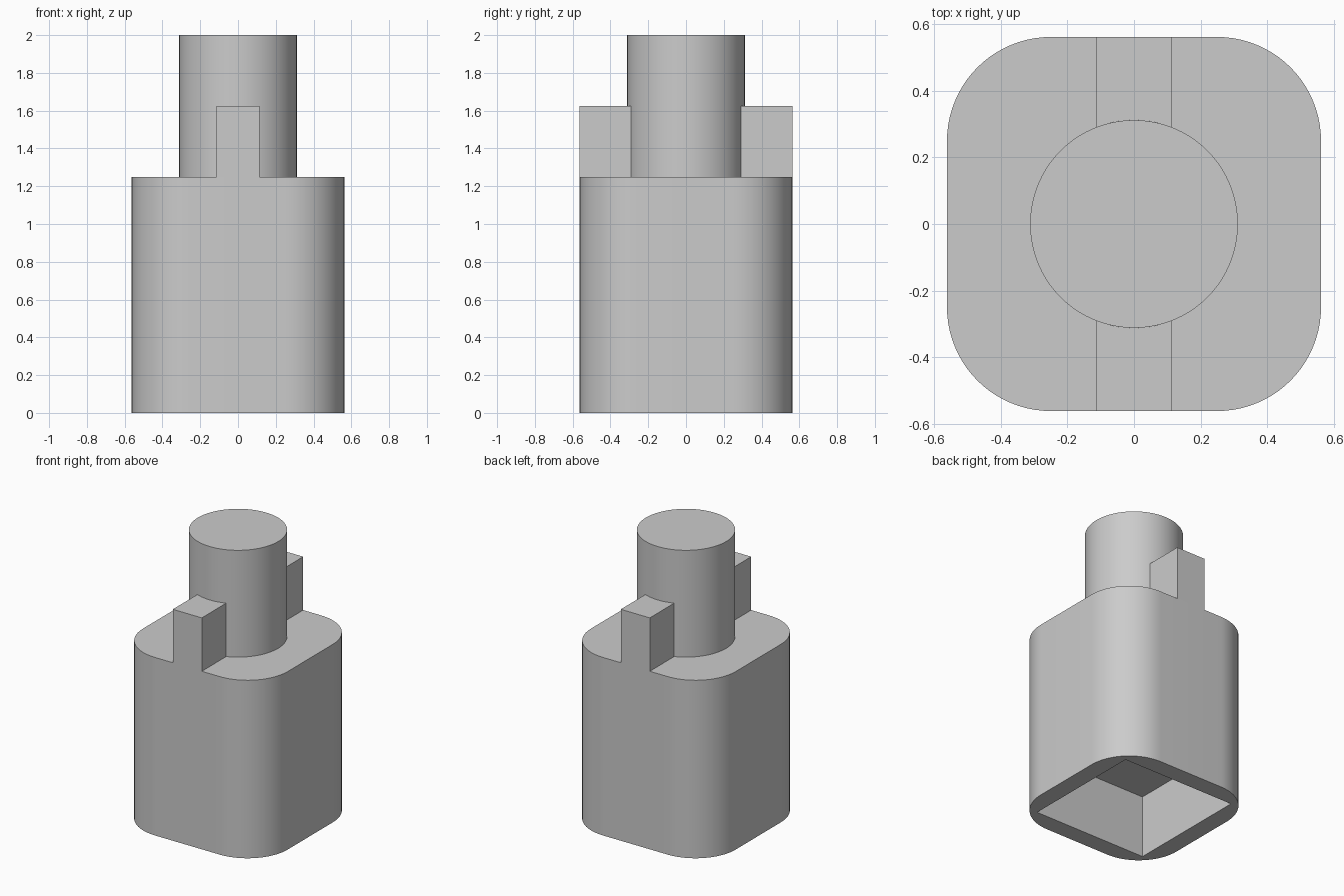
import bpy, bmesh
from math import sin, cos, asin, pi, radians

cube = bpy.data.objects.get("Cube")
if cube:
    bpy.data.objects.remove(cube, do_unlink=True)

HALF = 0.5625        # half width of the body
CORNER = 0.3125      # corner radius of the body
POST_R = 0.3125
SHOULDER = 1.25      # height of the body
SOCKET = 0.4375      # half width and depth of the socket
TAB_HALF = 0.1125

grey = bpy.data.materials.new("plain grey")
grey.use_nodes = True
colour = (0.6, 0.6, 0.6, 1)
grey.diffuse_color = colour
grey.node_tree.nodes["Principled BSDF"].inputs["Base Color"].default_value = colour


def arc(cx, cy, r, start, end, steps):
    return [(cx + r * cos(start + (end - start) * i / steps),
             cy + r * sin(start + (end - start) * i / steps)) for i in range(steps + 1)]


def prism(name, outline, z0, z1):
    """Extrude a closed outline from z0 up to z1."""
    bm = bmesh.new()
    base = bm.faces.new([bm.verts.new((x, y, z0)) for x, y in outline])
    top = bmesh.ops.extrude_face_region(bm, geom=[base], use_keep_orig=True)["geom"]
    bmesh.ops.translate(bm, vec=(0, 0, z1 - z0),
                        verts=[g for g in top if isinstance(g, bmesh.types.BMVert)])
    bmesh.ops.recalc_face_normals(bm, faces=bm.faces)
    mesh = bpy.data.meshes.new(name)
    bm.to_mesh(mesh)
    bm.free()
    mesh.materials.append(grey)
    obj = bpy.data.objects.new(name, mesh)
    bpy.context.collection.objects.link(obj)
    return obj


def activate(obj):
    bpy.ops.object.select_all(action='DESELECT')
    obj.select_set(True)
    bpy.context.view_layer.objects.active = obj


# Body: a square column with rounded corners
c = HALF - CORNER
outline = []
for k, (sx, sy) in enumerate([(1, 1), (-1, 1), (-1, -1), (1, -1)]):
    outline += arc(sx * c, sy * c, CORNER, k * pi / 2, (k + 1) * pi / 2, 20)
body = prism("body", outline, 0, SHOULDER)

# Square socket cut into the underside
s = SOCKET
cutter = prism("socket_cutter", [(-s, -s), (s, -s), (s, s), (-s, s)], -0.2, SOCKET)
cutter.hide_render = True
cut = body.modifiers.new("socket", 'BOOLEAN')
cut.operation = 'DIFFERENCE'
cut.solver = 'EXACT'
cut.object = cutter
activate(body)
bpy.ops.object.modifier_apply(modifier=cut.name)
bpy.data.objects.remove(cutter, do_unlink=True)

# Round post
post = prism("post", arc(0, 0, POST_R, 0, 2 * pi, 80)[:-1], SHOULDER, 2)

# Front and back tabs, hollowed to hug the post
a = asin(TAB_HALF / POST_R)
parts = [body, post]
for name, side in (("front_tab", -1), ("back_tab", 1)):
    inner = arc(0, 0, POST_R, pi / 2 - a, pi / 2 + a, 10)
    shape = inner + [(-TAB_HALF, HALF), (TAB_HALF, HALF)]
    parts.append(prism(name, [(x, side * y) for x, y in shape], SHOULDER, 1.625))

for part in parts:
    activate(part)
    bpy.ops.object.shade_smooth_by_angle(angle=radians(30))
